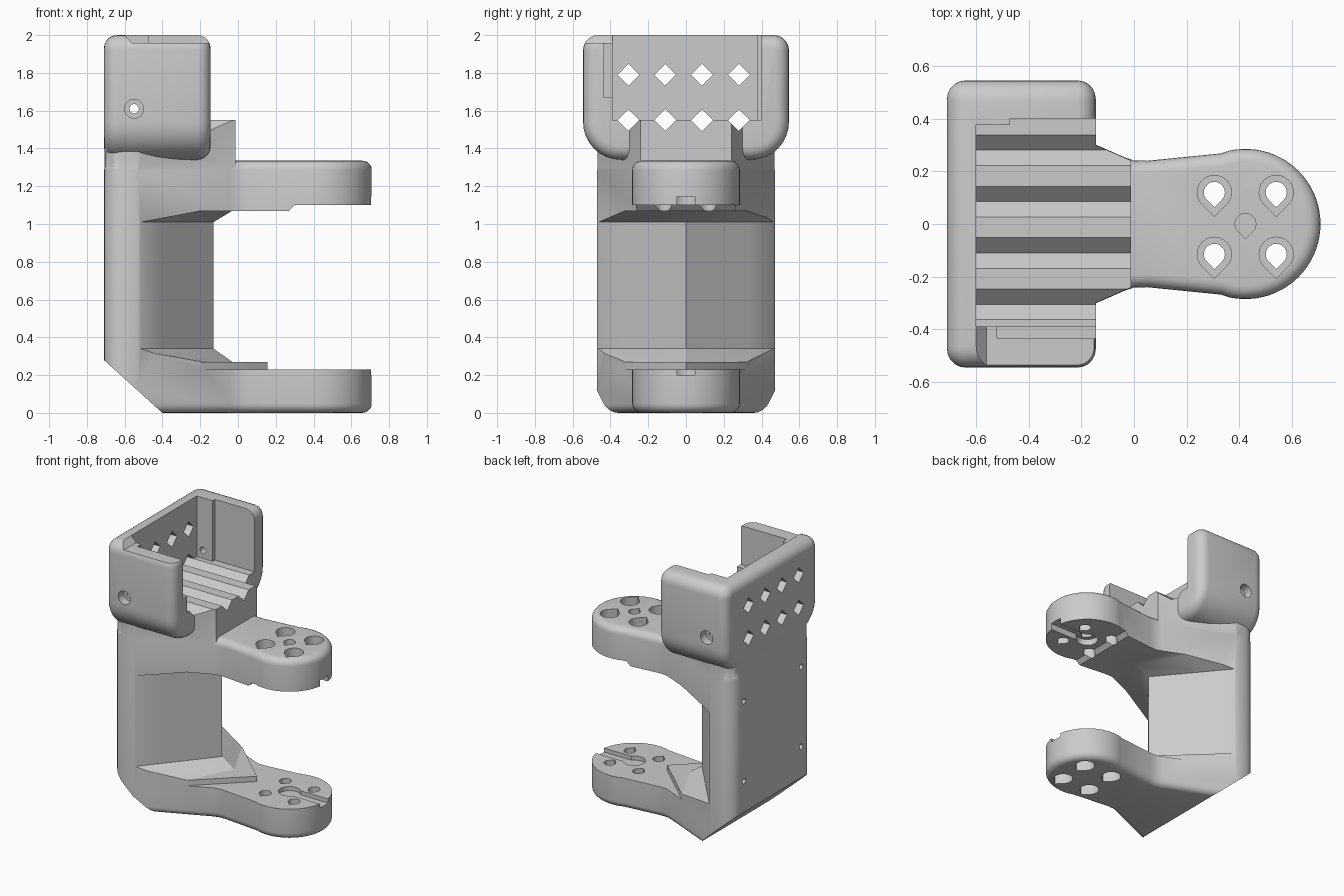
import bpy, bmesh
from math import sin, cos, pi, radians
from mathutils import Vector

if "Cube" in bpy.data.objects:
    bpy.data.objects.remove(bpy.data.objects["Cube"])

AXES = {'z': lambda u, v, w: (u, v, w),
        'x': lambda u, v, w: (w, u, v),
        'y': lambda u, v, w: (u, w, v)}


def arc(cx, cy, r, a0, a1, n):
    return [(cx + r * cos(radians(a0 + (a1 - a0) * i / n)),
             cy + r * sin(radians(a0 + (a1 - a0) * i / n))) for i in range(n + 1)]


def finish(name, bm):
    bmesh.ops.remove_doubles(bm, verts=bm.verts, dist=1e-5)
    bmesh.ops.recalc_face_normals(bm, faces=bm.faces)
    me = bpy.data.meshes.new(name)
    bm.to_mesh(me)
    bm.free()
    ob = bpy.data.objects.new(name, me)
    bpy.context.collection.objects.link(ob)
    return ob


def prism(name, pts, axis, lo, hi, bevel=0.0, chop=None):
    """Extrude a 2D profile along an axis, optionally rounding both rims."""
    bm = bmesh.new()
    ends = [[bm.verts.new(AXES[axis](u, v, w)) for u, v in pts] for w in (lo, hi)]
    caps = [bm.faces.new(e) for e in ends]
    n = len(pts)
    for i in range(n):
        j = (i + 1) % n
        bm.faces.new((ends[0][i], ends[0][j], ends[1][j], ends[1][i]))
    bmesh.ops.recalc_face_normals(bm, faces=bm.faces)
    if bevel:
        rim = list({e for f in caps for e in f.edges})
        bmesh.ops.bevel(bm, geom=rim, offset=bevel, segments=5, profile=0.5, affect='EDGES')
    if chop:
        co, no = chop
        res = bmesh.ops.bisect_plane(bm, geom=bm.verts[:] + bm.edges[:] + bm.faces[:], dist=1e-5,
                                     plane_co=co, plane_no=no, clear_outer=True)
        cut = [g for g in res['geom_cut'] if isinstance(g, bmesh.types.BMEdge)]
        bmesh.ops.contextual_create(bm, geom=cut)
    return finish(name, bm)


def loft(name, rings):
    """Skin a stack of equal-length (points, z) rings."""
    bm = bmesh.new()
    loops = [[bm.verts.new((x, y, z)) for x, y in pts] for pts, z in rings]
    n = len(loops[0])
    for a, b in zip(loops, loops[1:]):
        for i in range(n):
            j = (i + 1) % n
            bm.faces.new((a[i], a[j], b[j], b[i]))
    bm.faces.new(loops[0])
    bm.faces.new(loops[-1])
    return finish(name, bm)


def rect(u0, u1, v0, v1):
    return [(u0, v0), (u1, v0), (u1, v1), (u0, v1)]


def circle(cx, cy, r, n=24):
    return arc(cx, cy, r, 0, 360 * (n - 1) / n, n - 1)


def teardrop(cx, cy, r):
    return arc(cx, cy, r, -45, 225, 18) + [(cx, cy - r * 1.41)]


def combine(target, tool, op='DIFFERENCE'):
    tool.hide_render = True
    m = target.modifiers.new(op.lower(), 'BOOLEAN')
    m.operation, m.solver, m.object = op, 'EXACT', tool
    bpy.context.view_layer.objects.active = target
    bpy.ops.object.modifier_apply(modifier=m.name)
    bpy.data.objects.remove(tool, do_unlink=True)


# Main body: keyhole-shaped plan with a chamfered lower back edge
back = arc(-0.609, 0.37, 0.1, 90, 180, 6) + arc(-0.609, -0.37, 0.1, 180, 270, 6)
plan = (back + [(-0.53, -0.47), (-0.04, -0.255), (0.0, -0.241), (0.05, -0.24), (0.33, -0.268)]
        + arc(0.423, 0, 0.285, -102, 102, 40)
        + [(0.33, 0.268), (0.05, 0.24), (0.0, 0.241), (-0.04, 0.255), (-0.53, 0.47)])
body = prism("servo_bracket", plan, 'z', 0, 1.335, bevel=0.05,
             chop=(Vector((-0.71, 0, 0.28)), Vector((-0.28, 0, -0.31))))

# Raised seat block carrying the ridged floor
seat = (arc(-0.607, 0.368, 0.1, 90, 180, 6) + arc(-0.607, -0.368, 0.1, 180, 270, 6)
        + [(-0.53, -0.468), (-0.012, -0.241), (-0.012, 0.241), (-0.53, 0.468)])
combine(body, prism("seat_block", seat, 'z', 0.6, 1.6), 'UNION')

# Top housing with large rounded lower corners
box = (arc(0.345, 1.54, 0.2, -90, 0, 8) + arc(0.465, 1.92, 0.08, 0, 90, 6)
       + arc(-0.465, 1.92, 0.08, 90, 180, 6) + arc(-0.345, 1.54, 0.2, 180, 270, 8))
combine(body, prism("housing", box, 'x', -0.71, -0.145, bevel=0.07), 'UNION')


# Gap between the arms, leaving a wedge-fronted column with sloped gussets
def vee(apex, mid, end):
    return [(1.2, -0.6), (end, -0.6), (mid, -0.33), (apex, 0), (mid, 0.33), (end, 0.6), (1.2, 0.6)]


ledge, foot, wedge = vee(0.155, -0.2, -0.5), vee(-0.03, -0.2, -0.5), vee(-0.13, -0.404, -0.628)
combine(body, loft("gap", [(ledge, 0.23), (ledge, 0.27), (foot, 0.27),
                           (wedge, 0.34), (wedge, 1.01), (foot, 1.07)]))
combine(body, prism("arm_step", [(0.24, 1.04), (0.8, 1.04), (0.8, 1.1), (0.3, 1.1)], 'y', -0.5, 0.5))

# Housing cavity, side pocket and lowered front wall
cavity = [(-0.6, -0.39), (0.3, -0.39), (0.3, 0.4), (-0.47, 0.4), (-0.47, 0.375), (-0.6, 0.375)]
combine(body, prism("cavity", cavity, 'z', 1.55, 2.2))
combine(body, prism("pocket", rect(-0.52, 0.2, -0.435, -0.3), 'z', 1.67, 2.2))
combine(body, prism("lowered_wall", [(-0.6, 2.001), (-0.56, 1.957), (0.1, 1.957), (0.1, 2.1), (-0.6, 2.1)],
                    'y', -0.7, -0.37))

# Diamond vents; the lower row also forms the floor grooves
for y in (-0.305, -0.11, 0.085, 0.28):
    for z, x1 in ((1.55, 0.3), (1.79, -0.4)):
        d = 0.058
        combine(body, prism("vent", [(y - d, z), (y, z - d), (y + d, z), (y, z + d)], 'x', -1, x1))

# Arm screw holes with outer counterbores
for x in (0.305, 0.54):
    for y in (-0.115, 0.12):
        combine(body, prism("screw_hole", teardrop(x, y, 0.04), 'z', -0.2, 1.5))
        combine(body, prism("top_bore", teardrop(x, y, 0.065), 'z', 1.2, 1.5))
        combine(body, prism("bottom_bore", teardrop(x, y, 0.065), 'z', -0.2, 0.12))
combine(body, prism("centre_hole", teardrop(0.423, 0, 0.04), 'z', 1.0, 1.5))

# Axle slots on the inner faces of both arms
slot = arc(0.423, 0, 0.075, 40, 320, 20) + [(0.8, -0.048), (0.8, 0.048)]
combine(body, prism("upper_slot", slot, 'z', 1.03, 1.145))
combine(body, prism("lower_slot", slot, 'z', 0.2, 0.3))

# Housing side screws and back plate screws
for s in (-1, 1):
    combine(body, prism("side_hole", circle(-0.55, 1.61, 0.025), 'y', *sorted((s * 0.3, s * 0.7))))
    combine(body, prism("side_bore", circle(-0.55, 1.61, 0.05), 'y', *sorted((s * 0.48, s * 0.7))))
    for z in (0.51, 1.1):
        combine(body, prism("back_hole", circle(s * 0.335, z, 0.02, 12), 'x', -0.9, -0.6))

bpy.ops.object.select_all(action='DESELECT')
body.select_set(True)
bpy.context.view_layer.objects.active = body
bpy.ops.object.shade_smooth_by_angle(angle=radians(28))
